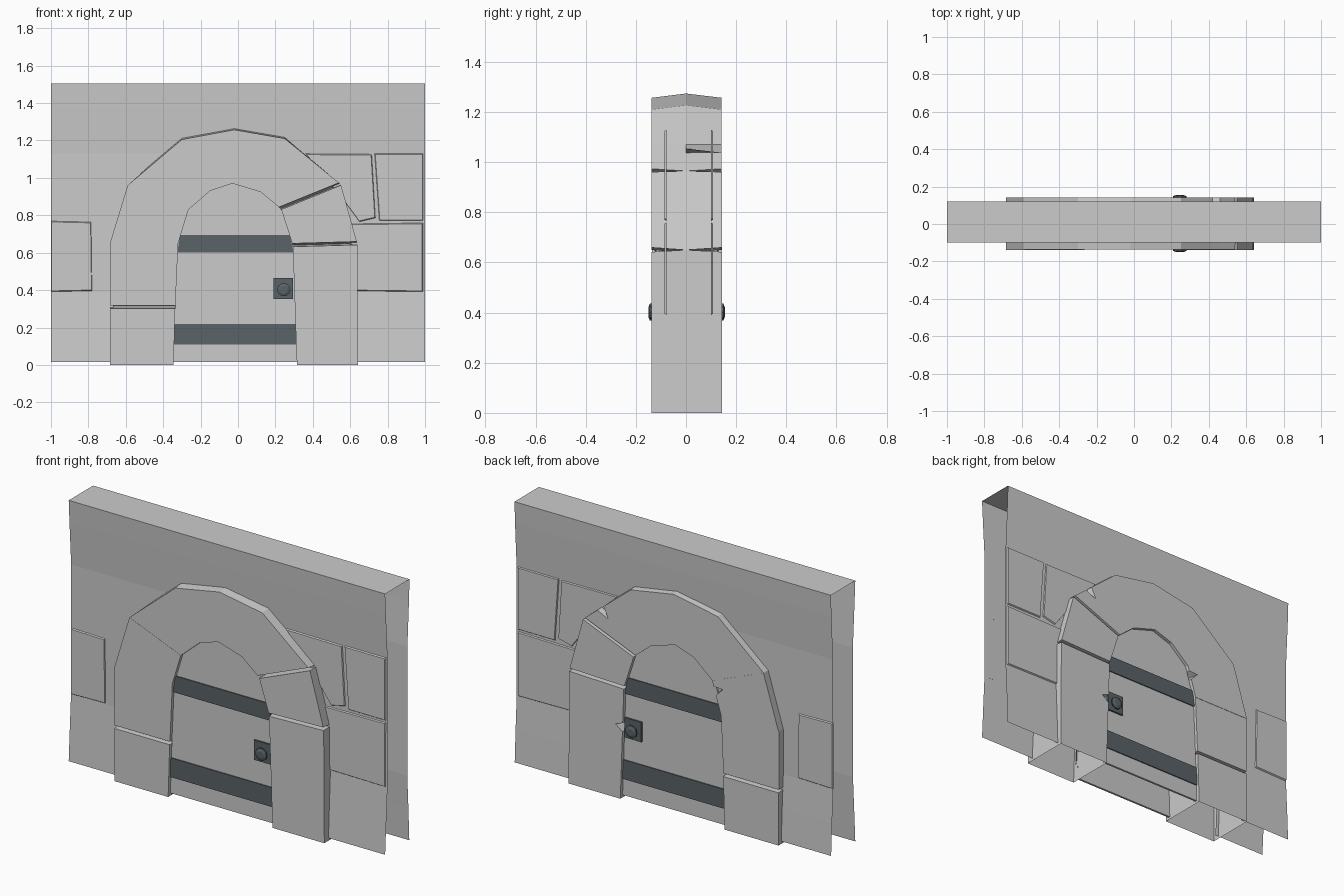
import bpy, bmesh, math
from mathutils import Vector, Matrix

if "Cube" in bpy.data.objects:
    bpy.data.objects.remove(bpy.data.objects["Cube"])

dark = bpy.data.materials.new("dark_iron")
dark.diffuse_color = (0.1, 0.125, 0.135, 1)
dark.use_nodes = True
dark.node_tree.nodes["Principled BSDF"].inputs["Base Color"].default_value = dark.diffuse_color


def finish(bm, name, mat=None):
    bmesh.ops.remove_doubles(bm, verts=bm.verts, dist=0.0002)
    bmesh.ops.recalc_face_normals(bm, faces=bm.faces)
    me = bpy.data.meshes.new(name)
    bm.to_mesh(me)
    bm.free()
    ob = bpy.data.objects.new(name, me)
    bpy.context.collection.objects.link(ob)
    if mat:
        me.materials.append(mat)
    return ob


def loft(name, layers, mat=None, caps=True, skip=lambda p, q: False):
    """Join outlines [(y, [(x, z), ...]), ...] into a solid."""
    bm = bmesh.new()
    rings = [[bm.verts.new((x, y, z)) for x, z in pts] for y, pts in layers]
    n = len(rings[0])
    for a, b in zip(rings, rings[1:]):
        for i in range(n):
            j = (i + 1) % n
            if not skip(a[i].co, a[j].co):
                bm.faces.new((a[i], a[j], b[j], b[i]))
    if caps:
        bm.faces.new(rings[0])
        bm.faces.new(rings[-1])
    return finish(bm, name, mat)


def interp(v, table):
    for (a, p), (b, q) in zip(table, table[1:]):
        if v <= b:
            return p + (q - p) * max(0, v - a) / (b - a)
    return table[-1][1]


# Arch curves, left foot over the top to right foot
outer = [(-.685, 0), (-.685, .315), (-.685, .65), (-.59, .96), (-.30, 1.205),
         (-.02, 1.257), (.25, 1.21), (.55, .965), (.638, .65), (.642, 0)]
inner = [(-.345, 0), (-.335, .315), (-.32, .65), (-.265, .83), (-.15, .93),
         (-.03, .97), (.12, .925), (.23, .835), (.293, .64), (.315, 0)]
FRONT, BACK = -.138, .143


def block(name, i0, i1, g0=0, g1=0, inset=0, chip=None):
    """Stone block between two arch stations; g0/g1 open a V joint at the faces.
    chip = (inner side?, segment, fraction, dx, dz) notches the back edge."""
    o = [Vector(p) for p in outer[i0:i1 + 1]]
    n = [Vector(p) for p in inner[i0:i1 + 1]]
    mo, fo, fn = [p.copy() for p in o], [p.copy() for p in o], [p.copy() for p in n]
    for p in mo:
        if p.y > 1.1:
            p.y += .017
    for f in (fo, fn):
        s, e = (f[1] - f[0]).normalized() * g0, (f[-2] - f[-1]).normalized() * g1
        f[0] += s
        f[-1] += e
    mn, bo, bn = n, [p.copy() for p in fo], [p.copy() for p in fn]
    if chip:
        on_inner, seg, frac, dx, dz = chip
        for m, f, b in [(mn, fn, bn)] if on_inner else [(mo, fo, bo)]:
            for lst in (m, f, b):
                a, c = lst[seg], lst[seg + 1]
                step = (c - a).normalized() * .025
                mid = a.lerp(c, frac)
                tip = mid + Vector((dx, dz)) if lst is b else mid
                lst[seg + 1:seg + 1] = [mid - step, tip, mid + step]
    loft(name, [(FRONT + inset, fo + fn[::-1]), (0, mo + mn[::-1]),
                (BACK - inset, bo + bn[::-1])],
         skip=lambda p, q: p.z < .001 and q.z < .001)


block("left_arch_foot", 0, 1, g1=.014)
block("left_arch_side", 1, 2, g0=.003, inset=.002)
block("left_arch_shoulder", 2, 3, chip=(True, 0, .7, -.05, .02))
block("arch_crown", 3, 7, g1=.014, inset=.001, chip=(False, 3, .66, -.05, -.05))
block("right_arch_shoulder", 7, 8, g0=.004, g1=.010)
block("right_arch_pillar", 8, 9, g0=.008, chip=(True, 0, .35, .045, .01))

# Wall: front and back sheets around the arch, joined by the top
prof_f = [(.015, -.1), (.2, -.09), (.39, -.079), (1.13, -.078), (1.38, -.093), (1.505, -.1)]
prof_b = [(.015, .118), (.2, .11), (.39, .1), (1.13, .101), (1.38, .115), (1.505, .12)]
left = [(z, x + .02) for x, z in outer[:6]]
right = [(z, x - .02) for x, z in outer[:4:-1]]
left[-1] = right[-1] = (1.25, -.02)
levels = sorted({.015, .2, .39, 1.13, 1.38, 1.505}
                | {z for z, _ in left + right if z > .1})
bm = bmesh.new()


def quad(*pts):
    bm.faces.new([bm.verts.new(p) for p in pts])


for prof in (prof_f, prof_b):
    for a, b in zip(levels, levels[1:]):
        ya, yb = interp(a, prof), interp(b, prof)
        for end, curve in ((-1, left), (1, right)):
            quad((end, ya, a), (interp(a, curve), ya, a),
                 (interp(b, curve), yb, b), (end, yb, b))
for xa, xb in ((-1, -.02), (-.02, 1)):
    quad((xa, -.1, 1.505), (xb, -.1, 1.505), (xb, .12, 1.505), (xa, .12, 1.505))
finish(bm, "wall")

# Slightly raised stones in the wall, on both faces
stones = {
    "left_wall_stone": [(-1, .39), (-.78, .395), (-.785, .765), (-1, .77)],
    "right_upper_inner_stone": [(.36, 1.13), (.715, 1.127), (.735, .785), (.65, .765), (.55, .9)],
    "right_upper_outer_stone": [(.73, 1.13), (.99, 1.13), (.99, .77), (.755, .77)],
    "right_lower_stone": [(.6, .755), (.99, .76), (.99, .39), (.6, .395)],
}
for name, pts in stones.items():
    c = sum((Vector(p) for p in pts), Vector((0, 0))) / len(pts)
    small = [tuple(c + (Vector(p) - c) * .97) for p in pts]
    loft(name + "_front", [(-.077, pts), (-.085, small)])
    loft(name + "_back", [(.099, pts), (.107, small)])

# Door panels, iron straps, lock plates and knobs on both faces
door_l = [(z, x - .003) for x, z in inner[:3]] + [(.83, -.268)]
door_r = [(z, x + .003) for x, z in inner[:6:-1]]
door = [(x, max(z, .015)) for x, z in inner]
for side, s, y in (("front", -1, .118), ("back", 1, .123)):
    loft("door_panel_" + side, [(s * y, door), (s * (y - .012), door)])
    for name, a, b in (("lower", .11, .22), ("upper", .6, .695)):
        pts = [(interp(a, door_l), a), (interp(a, door_r), a),
               (interp(b, door_r), b), (interp(b, door_l), b)]
        loft(f"{name}_strap_{side}", [(s * (y - .002), pts), (s * (y + .006), pts)], dark)
    plate = [(.19, .352), (.295, .352), (.295, .465), (.19, .465)]
    loft("lock_plate_" + side, [(s * y, plate), (s * (y + .010), plate)], dark)
    rings = []
    for d, r in ((.005, .024), (.013, .024), (.018, .036), (.026, .036), (.032, .02)):
        rings.append((s * (y + d), [(.245 + r * math.cos(k * math.pi / 5),
                                     .402 + r * math.sin(k * math.pi / 5)) for k in range(10)]))
    loft("door_knob_" + side, rings, dark)
